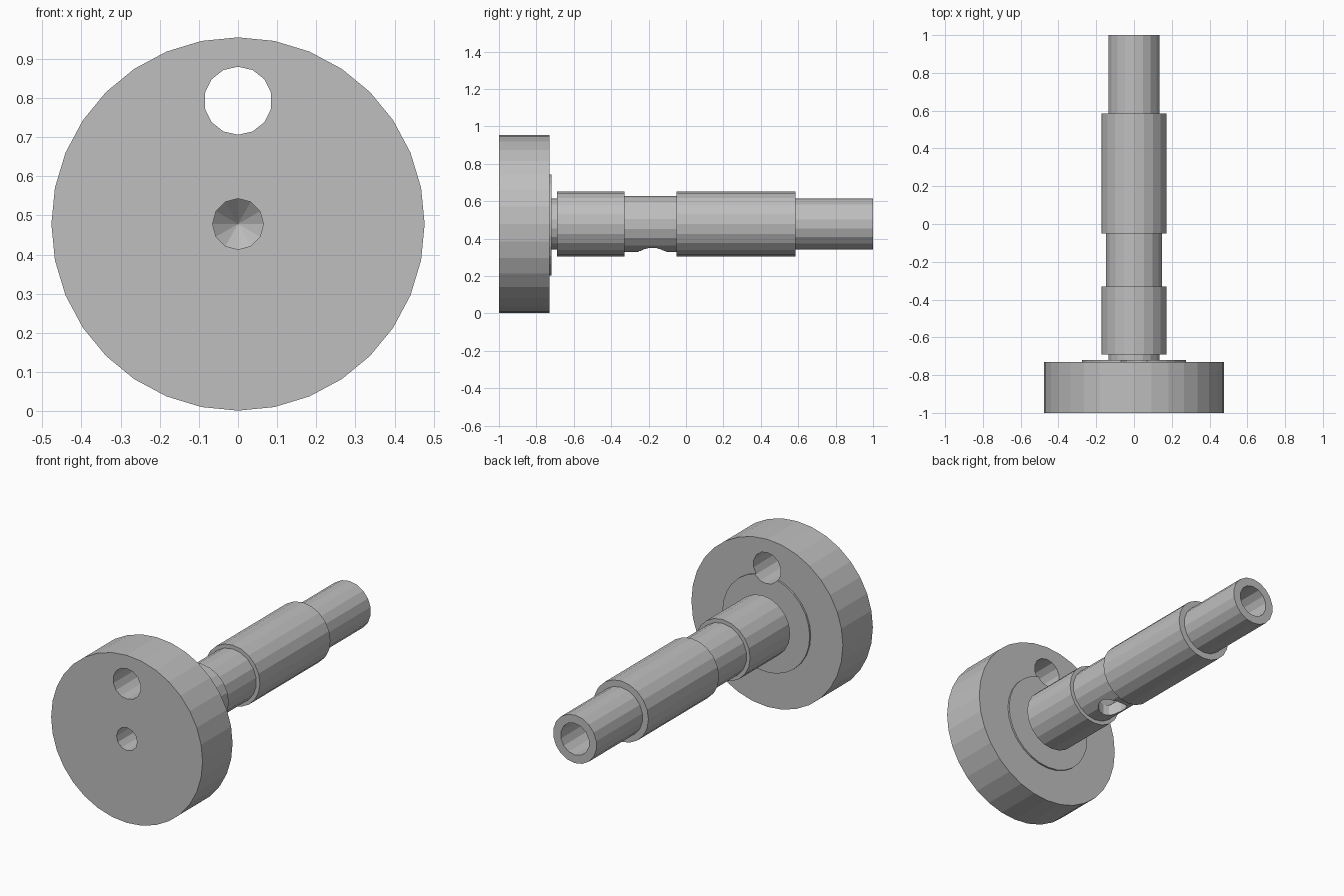
import bpy
import math

cube = bpy.data.objects.get("Cube")
if cube:
    bpy.data.objects.remove(cube, do_unlink=True)

steel = bpy.data.materials.new("steel grey")
steel.use_nodes = True
grey = (0.52, 0.52, 0.52, 1)
steel.diffuse_color = grey
steel.node_tree.nodes["Principled BSDF"].inputs["Base Color"].default_value = grey

AXIS = 0.478


def rod(name, radius, start, end, sides, z=AXIS, tip=None):
    """Faceted cylinder along y, or a cone narrowing to radius tip."""
    bpy.ops.mesh.primitive_cone_add(
        vertices=sides, radius1=radius, radius2=radius if tip is None else tip,
        depth=end - start, location=(0, (start + end) / 2, z),
        rotation=(-math.pi / 2, 0, 0))
    ob = bpy.context.object
    ob.name = name
    ob.data.materials.append(steel)
    return ob


def combine(body, tool, operation):
    mod = body.modifiers.new(tool.name, "BOOLEAN")
    mod.operation = operation
    mod.solver = "EXACT"
    mod.object = tool
    bpy.context.view_layer.objects.active = body
    bpy.ops.object.modifier_apply(modifier=mod.name)
    bpy.data.objects.remove(tool, do_unlink=True)


# Stepped shaft welded to the crank disc
crank = rod("crankshaft", 0.477, -1, -0.73, 32)
for section in (
    rod("boss", 0.275, -0.8, -0.72, 28),
    rod("core", 0.137, -0.85, 1, 18),
    rod("front_journal", 0.173, -0.69, -0.33, 20),
    rod("neck", 0.151, -0.4, 0.02, 18),
    rod("rear_journal", 0.173, -0.05, 0.585, 20),
):
    combine(crank, section, "UNION")

# Crank pin hole, rear bore, and drilled front hole with a pointed end
combine(crank, rod("pin_hole", 0.087, -1.1, -0.6, 14, z=0.793), "DIFFERENCE")
combine(crank, rod("rear_bore", 0.09, -0.26, 1.1, 14), "DIFFERENCE")
drill = rod("drill", 0.065, -1.1, -0.7, 12)
combine(drill, rod("drill_tip", 0.065, -0.7, -0.64, 12, tip=0), "UNION")
combine(crank, drill, "DIFFERENCE")

# Round port through the underside of the neck
bpy.ops.mesh.primitive_cylinder_add(
    vertices=14, radius=0.078, depth=0.3, location=(0, -0.18, AXIS - 0.15))
port = bpy.context.object
port.name = "oil_port"
port.data.materials.append(steel)
combine(crank, port, "DIFFERENCE")

# One material slot on the finished part
crank.data.materials.clear()
crank.data.materials.append(steel)
for face in crank.data.polygons:
    face.material_index = 0
    face.use_smooth = False
